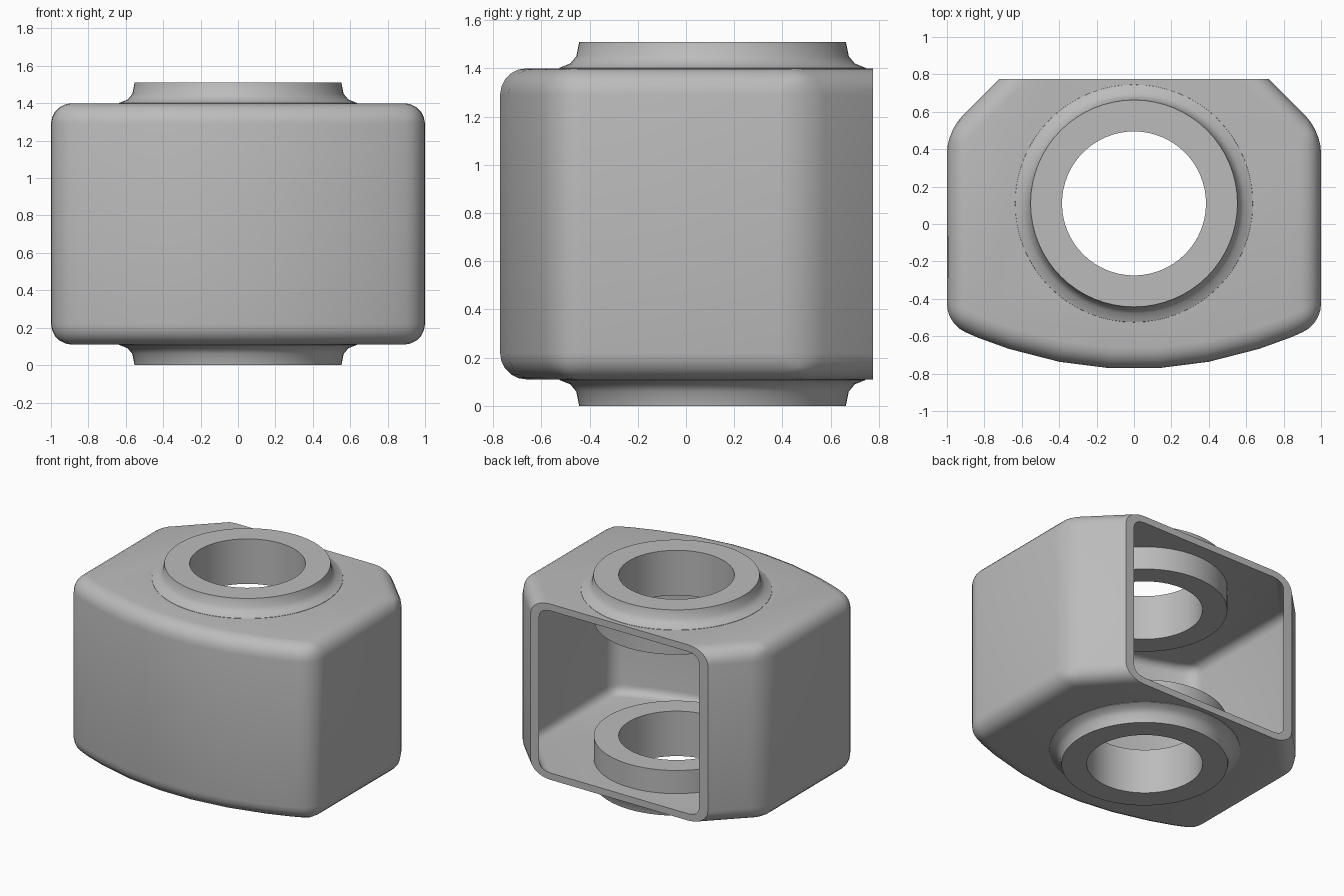
import bpy, bmesh, math
from mathutils import Matrix

cube = bpy.data.objects.get("Cube")
if cube:
    bpy.data.objects.remove(cube, do_unlink=True)

HEIGHT, LOW, HIGH, BACK = 1.51, 0.11, 1.40, 0.775
RING_Y = 0.11

grey = bpy.data.materials.new("plain grey")
grey.use_nodes = True
grey.diffuse_color = (0.5, 0.5, 0.5, 1)
grey.node_tree.nodes["Principled BSDF"].inputs["Base Color"].default_value = (0.5, 0.5, 0.5, 1)


def finish(name, bm):
    mesh = bpy.data.meshes.new(name)
    bm.to_mesh(mesh)
    bm.free()
    mesh.materials.append(grey)
    obj = bpy.data.objects.new(name, mesh)
    bpy.context.collection.objects.link(obj)
    return obj


def select_only(obj):
    bpy.ops.object.select_all(action='DESELECT')
    obj.select_set(True)
    bpy.context.view_layer.objects.active = obj


def smooth(obj):
    select_only(obj)
    bpy.ops.object.shade_smooth_by_angle(angle=math.radians(35))


# Housing: bowed front, straight sides, chamfered back corners
def bow(x):
    return -BACK + 0.24 * x * x


beyond = 0.15
right_half = [(0.72 - beyond, BACK + beyond), (1, 0.495)]
right_half += [(x, bow(x)) for x in (1, 0.84, 0.67, 0.4, 0.13)]
outline = right_half + [(-x, y) for x, y in reversed(right_half)]

bm = bmesh.new()
base = bm.faces.new([bm.verts.new((x, y, LOW)) for x, y in outline])
top = bmesh.ops.extrude_face_region(bm, geom=[base], use_keep_orig=True)
bmesh.ops.translate(bm, vec=(0, 0, HIGH - LOW),
                    verts=[v for v in top["geom"] if isinstance(v, bmesh.types.BMVert)])
bmesh.ops.recalc_face_normals(bm, faces=bm.faces)
back_faces = [f for f in bm.faces if f.calc_center_median().y > BACK + beyond - 0.01]
bmesh.ops.delete(bm, geom=back_faces, context='FACES')
round_edges = [e for e in bm.edges if len(e.link_faces) == 2
               and e.calc_face_angle() > math.radians(30)]
bmesh.ops.bevel(bm, geom=round_edges, offset=0.11, segments=5, profile=0.5,
                affect='EDGES', clamp_overlap=True)
housing = finish("housing", bm)

wall = housing.modifiers.new("wall", 'SOLIDIFY')
wall.thickness = 0.05
wall.offset = -1
wall.use_even_offset = True

# Cutters: flat open back, and the bore through floor and roof
bm = bmesh.new()
bmesh.ops.create_cube(bm, size=2, matrix=Matrix.Translation((0, BACK + 1, 0.75))
                      @ Matrix.Diagonal((2, 1, 2, 1)))
back_cutter = finish("back_cutter", bm)
bm = bmesh.new()
bmesh.ops.create_cone(bm, cap_ends=True, segments=64, radius1=0.46, radius2=0.46,
                      depth=3, matrix=Matrix.Translation((0, RING_Y, 0.75)))
bore_cutter = finish("bore_cutter", bm)

for cutter in (back_cutter, bore_cutter):
    cutter.hide_render = True
    cut = housing.modifiers.new("cut", 'BOOLEAN')
    cut.operation = 'DIFFERENCE'
    cut.solver = 'EXACT'
    cut.object = cutter
select_only(housing)
for mod in list(housing.modifiers):
    bpy.ops.object.modifier_apply(modifier=mod.name)
for cutter in (back_cutter, bore_cutter):
    bpy.data.objects.remove(cutter, do_unlink=True)
smooth(housing)


# Collars: turned rings with a flared foot where they meet the housing
def collar(name, flip):
    profile = [(0.385, 1.51), (0.385, 1.18), (0.55, 1.18), (0.55, 1.37), (0.64, 1.385),
               (0.635, 1.402), (0.59, 1.42), (0.565, 1.45), (0.553, 1.51)]
    if flip:
        profile = [(r, HEIGHT - z) for r, z in profile]
    bm = bmesh.new()
    verts = [bm.verts.new((r, RING_Y, z)) for r, z in profile]
    edges = [bm.edges.new((a, b)) for a, b in zip(verts, verts[1:] + verts[:1])]
    bmesh.ops.spin(bm, geom=verts + edges, cent=(0, RING_Y, 0), axis=(0, 0, 1),
                   angle=math.tau, steps=64, use_merge=True)
    bmesh.ops.remove_doubles(bm, verts=bm.verts, dist=0.0005)
    bmesh.ops.recalc_face_normals(bm, faces=bm.faces)
    smooth(finish(name, bm))


collar("top_collar", False)
collar("bottom_collar", True)
